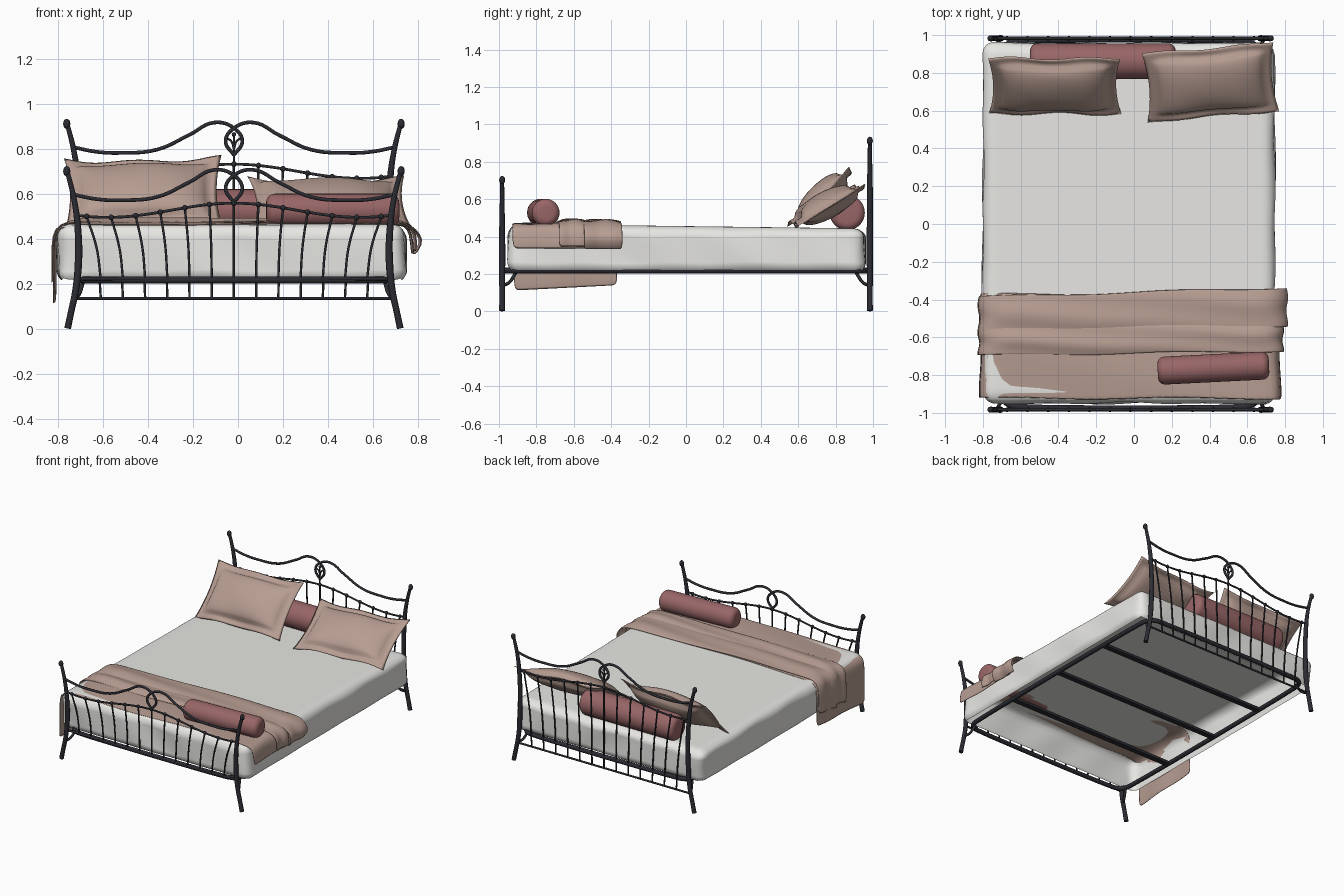
import bpy, bmesh, math
from mathutils import Vector, Matrix

old = bpy.data.objects.get("Cube")
if old:
    bpy.data.objects.remove(old, do_unlink=True)
CX = -0.018      # centre line of the metal frame
END = 0.983      # y of head and foot panels

def material(name, rgb):
    m = bpy.data.materials.new(name)
    m.use_nodes = True
    m.diffuse_color = (*rgb, 1)
    m.node_tree.nodes["Principled BSDF"].inputs["Base Color"].default_value = (*rgb, 1)
    return m

IRON = material("black iron", (0.024, 0.025, 0.032))
LINEN = material("white linen", (0.82, 0.815, 0.79))
BEIGE = material("dusty beige", (0.47, 0.335, 0.285))
ROSE = material("dark rose", (0.315, 0.132, 0.135))

def add_mesh(name, bm, mat, smooth=True, loc=(0, 0, 0), rot=(0, 0, 0)):
    me = bpy.data.meshes.new(name)
    bm.to_mesh(me)
    bm.free()
    me.materials.append(mat)
    for p in me.polygons:
        p.use_smooth = smooth
    ob = bpy.data.objects.new(name, me)
    ob.location, ob.rotation_euler = loc, rot
    bpy.context.collection.objects.link(ob)
    return ob

def tubes(name, paths, r, radii=None, cyclic=False):
    """Round bars along smooth paths, turned into one mesh."""
    cu = bpy.data.curves.new(name, "CURVE")
    cu.dimensions = "3D"
    cu.bevel_depth, cu.bevel_resolution = r, 3
    cu.resolution_u, cu.use_fill_caps = 6, True
    for path in paths:
        sp = cu.splines.new("BEZIER")
        sp.bezier_points.add(len(path) - 1)
        sp.use_cyclic_u = cyclic
        for i, (bp, co) in enumerate(zip(sp.bezier_points, path)):
            bp.co = co
            bp.handle_left_type = bp.handle_right_type = "AUTO"
            bp.radius = radii[i] if radii else 1
    tmp = bpy.data.objects.new(name + "_path", cu)
    bpy.context.collection.objects.link(tmp)
    dg = bpy.context.evaluated_depsgraph_get()
    bm = bmesh.new()
    bm.from_mesh(bpy.data.meshes.new_from_object(tmp.evaluated_get(dg)))
    bpy.data.objects.remove(tmp, do_unlink=True)
    bmesh.ops.recalc_face_normals(bm, faces=bm.faces)
    add_mesh(name, bm, IRON)

def balls(name, centres, r, stretch=1.0):
    bm = bmesh.new()
    for c in centres:
        mat = Matrix.Translation(c) @ Matrix.Diagonal((1, 1, stretch, 1))
        bmesh.ops.create_uvsphere(bm, u_segments=12, v_segments=8, radius=r, matrix=mat)
    add_mesh(name, bm, IRON)

def lower_curve(x):
    return 0.7015 + 0.0315 * math.cos(math.pi * x / 0.56)

def panel(label, y, drop_top, drop_low, rail_z, rail_r):
    """One end of the bed: posts, scrolls, bars and rail."""
    def at(x, z):
        return (CX + x, y, z)
    top = 0.92 - drop_top
    profile = [(0.738, 0.004), (0.722, 0.08), (0.703, 0.17), (0.69, 0.30),
               (0.692, top - 0.27), (0.71, top - 0.13), (0.742, top)]
    tubes(label + "_posts", [[at(s * x, z) for x, z in profile] for s in (-1, 1)],
          0.015, [1.05, 1, 1.05, 1.15, 1.05, 0.85, 0.7])
    balls(label + "_finials", [at(s * 0.742, top - 0.008) for s in (-1, 1)], 0.016, 1.4)
    # crossing scrolls that close into a loop in the middle
    scroll = [(0.712, 0.808), (0.61, 0.788), (0.505, 0.783), (0.34, 0.798), (0.2, 0.862),
              (0.085, 0.918), (0, 0.893), (-0.037, 0.835), (0, 0.773)]
    tubes(label + "_scrolls",
          [[at(s * x, z - drop_top) for x, z in scroll] for s in (-1, 1)], 0.0085)
    # lower curved rail with upright bars and joint balls
    xs = [-0.705 + 1.41 * i / 28 for i in range(29)]
    tubes(label + "_curved_rail", [[at(x, lower_curve(x) - drop_low) for x in xs]], 0.0065)
    bars, joints = [], []
    for i in range(-6, 7):
        xb, xt = 0.0985 * i, 0.109 * i
        zt = lower_curve(xt) - drop_low
        bars.append([at(xb, rail_z), at(xb + 0.3 * (xt - xb), (rail_z + zt) / 2), at(xt, zt)])
        joints.append(at(xt, zt))
    tubes(label + "_bars", bars, 0.0055)
    balls(label + "_joints", joints, 0.0125)
    tubes(label + "_rail", [[at(-0.7, rail_z), at(0.7, rail_z)]], rail_r)
    # curved braces from posts to frame
    inward = -math.copysign(1, y)
    tubes(label + "_braces",
          [[at(s * 0.71, 0.138), (CX + s * 0.69, y + inward * 0.035, 0.153),
            (CX + s * 0.67, y + inward * 0.075, 0.21)] for s in (-1, 1)], 0.009)

panel("headboard", END, 0, 0, 0.138, 0.007)
panel("footboard", -END, 0.21, 0.173, 0.225, 0.008)

# leaf motif in the headboard loop
tubes("leaf_motif", [[(CX, END, 0.733), (CX, END, 0.865)]] +
      [[(CX, END, 0.80), (CX + s * 0.012, END, 0.835), (CX + s * 0.03, END, 0.848)]
       for s in (-1, 1)], 0.005)
balls("leaf_bud", [(CX, END, 0.865)], 0.010)

# base frame with rounded corners and three slats
corner = []
for sx, sy, start in ((1, 1, 0), (-1, 1, 90), (-1, -1, 180), (1, -1, 270)):
    for k in range(4):
        a = math.radians(start + 30 * k)
        corner.append((CX + sx * 0.6 + 0.085 * math.cos(a),
                       sy * 0.883 + 0.085 * math.sin(a), 0.219))
tubes("base_frame", [corner], 0.016, cyclic=True)
bm = bmesh.new()
for y in (-0.48, 0, 0.48):
    bmesh.ops.create_cube(bm, size=1, matrix=Matrix.Translation((CX, y, 0.217)) @
                          Matrix.Diagonal((1.37, 0.04, 0.02, 1)))
add_mesh("slats", bm, IRON, False)

# mattress cover: rounded shell, open underneath, with soft creases
bm = bmesh.new()
bmesh.ops.create_cube(bm, size=2)
bmesh.ops.subdivide_edges(bm, edges=bm.edges, cuts=63, use_grid_fill=True)
below = [f for f in bm.faces if f.calc_center_median().z < -0.999]
bmesh.ops.delete(bm, geom=below, context="FACES")
half, r = Vector((0.772, 0.953, 0.127)), 0.06
for v in bm.verts:
    p = Vector([c * h for c, h in zip(v.co, half)])
    q = Vector([max(-h + r, min(h - r, c)) for c, h in zip(p, half)])
    n = (p - q).normalized()
    crease = math.sin(11 * p.x + 9 * p.y + 14 * p.z) * math.sin(5 * p.y - 4 * p.x)
    slope = -0.013 * p.y * max(0, v.co.z)
    v.co = q + n * (r + 0.007 * (1 - abs(n.z)) * crease) + Vector((-0.028, 0.004, 0.329 + slope))
add_mesh("mattress", bm, LINEN)

def sheet(bm, rows):
    """Fill a grid of points with quads."""
    grid = [[bm.verts.new(p) for p in row] for row in rows]
    for a, b in zip(grid, grid[1:]):
        for j in range(len(a) - 1):
            bm.faces.new((a[j], b[j], b[j + 1], a[j + 1]))

def pillow_point(u, v, side, puff):
    full = max(0, 1 - (u / 0.86) ** 2) * max(0, 1 - (v / 0.78) ** 2)
    rim = 0 if max(abs(u), abs(v)) > 0.999 else 0.004
    wave = 0.008 * math.sin(6 * u + 2 * v) * (u * u + v * v)
    return (u * 0.35 * (1 - 0.07 * (1 - v * v)), v * 0.215 * (1 - 0.06 * (1 - u * u)),
            side * (rim + puff * full ** 0.4) + wave)

def pillow(name, centre, puff, tilt, roll, turn):
    bm = bmesh.new()
    steps = [i / 18 - 1 for i in range(37)]
    for side in (1, -1):
        sheet(bm, [[pillow_point(u, v, side, puff) for v in steps] for u in steps])
    bmesh.ops.remove_doubles(bm, verts=bm.verts, dist=0.0005)
    bmesh.ops.recalc_face_normals(bm, faces=bm.faces)
    add_mesh(name, bm, BEIGE, True, centre, [math.radians(a) for a in (tilt, roll, turn)])

pillow("right_pillow", (-0.42, 0.73, 0.607), 0.075, 44, -1, 0)
pillow("left_pillow", (0.405, 0.75, 0.568), 0.07, 28, 0, 5)

def bolster(name, centre, length, r, turn):
    bm = bmesh.new()
    bmesh.ops.create_cone(bm, cap_ends=True, segments=32, radius1=r, radius2=r, depth=length)
    caps = [e for e in bm.edges if abs(e.verts[0].co.z - e.verts[1].co.z) < 0.001]
    bmesh.ops.bevel(bm, geom=caps, offset=0.038, segments=6, profile=0.5, affect="EDGES")
    add_mesh(name, bm, ROSE, True, centre, (0, math.pi / 2, turn))

bolster("head_bolster", (-0.165, 0.862, 0.528), 0.77, 0.094, 0)
bolster("foot_bolster", (0.42, -0.763, 0.528), 0.59, 0.074, 0.05)

def cover(name, y0, y1, left, right, z, swell, skew):
    """A cloth strip laid across the bed, draped at both sides."""
    profile = left + [(-0.7 + 0.1 * k, z) for k in range(15)] + right
    rows = []
    for k, (x, pz) in enumerate(profile):
        row = []
        for j in range(15):
            t = j / 14
            fold = 0.004 * math.sin(8 * t + 4 * x) + swell * math.sin(math.pi * t)
            hem = 0.03 * t if k == 0 else 0
            on_top = abs(x) < 0.73
            sway = 0 if on_top else math.copysign(0.005, x) * math.sin(9 * t + 1)
            row.append((x + sway, y0 + (y1 - y0) * t + skew * x + 0.006 * math.sin(7 * x),
                        pz + hem + (fold if on_top else 0)))
        rows.append(row)
    bm = bmesh.new()
    sheet(bm, rows)
    ob = add_mesh(name, bm, BEIGE)
    mod = ob.modifiers.new("thickness", "SOLIDIFY")
    mod.thickness, mod.offset = 0.006, 0
    ob.modifiers.new("soften", "SUBSURF").levels = 1

hang = [(-0.815, 0.108), (-0.812, 0.2), (-0.812, 0.3), (-0.812, 0.41), (-0.79, 0.455)]
cover("blanket", -0.925, -0.37, hang, [(0.745, 0.46), (0.768, 0.43), (0.775, 0.332)],
      0.466, 0.006, 0.0)
fold_left = [(-0.822, 0.2), (-0.82, 0.32), (-0.82, 0.42), (-0.79, 0.468)]
cover("blanket_fold_rear", -0.565, -0.36, fold_left,
      [(0.765, 0.463), (0.805, 0.42), (0.815, 0.38), (0.78, 0.332)], 0.477, 0.012, 0.03)
cover("blanket_fold_middle", -0.685, -0.535, fold_left,
      [(0.76, 0.463), (0.79, 0.42), (0.785, 0.345)], 0.479, 0.012, 0.015)
